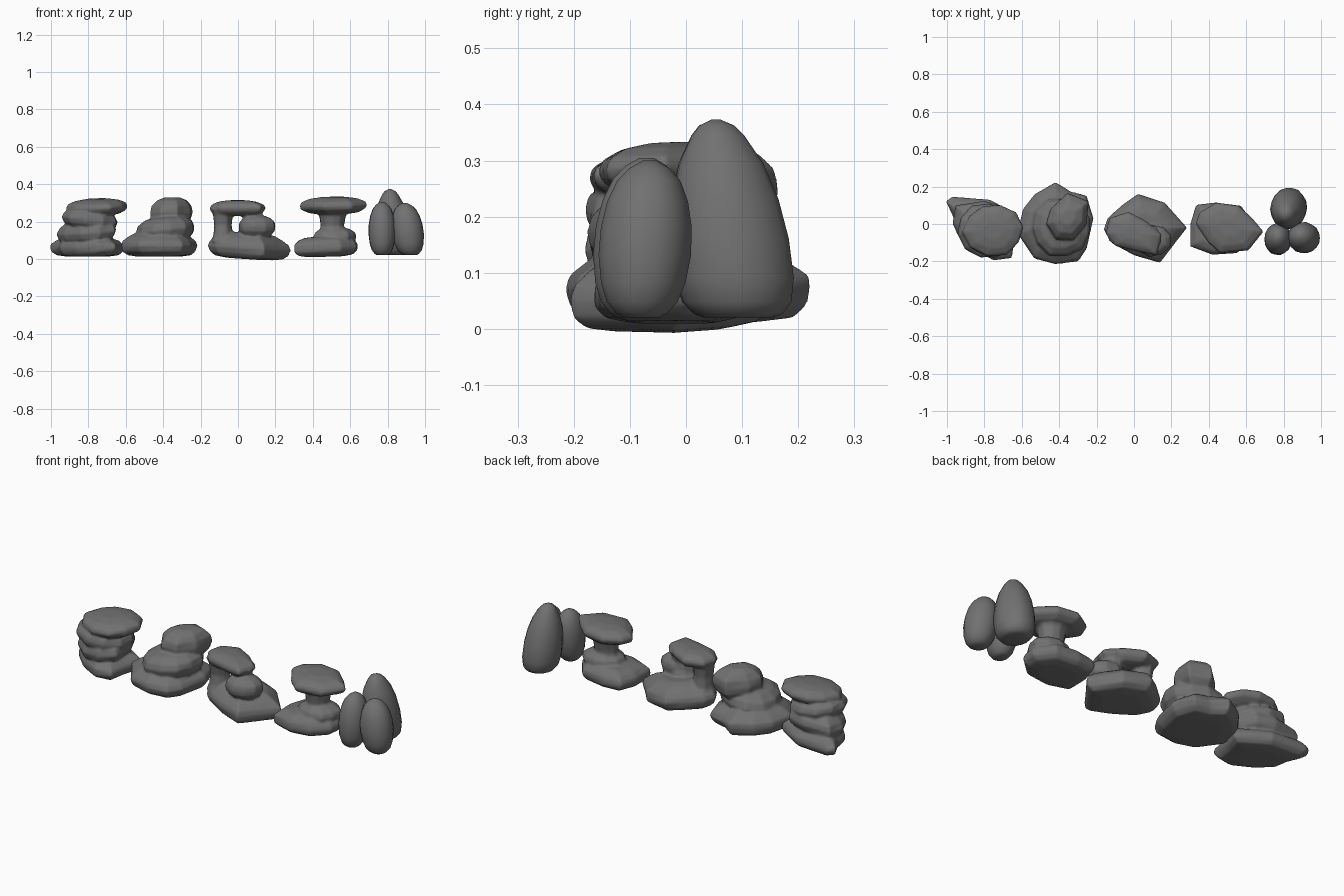
import bpy, bmesh, math, random

random.seed(4)
stone = bpy.data.materials.new("dark grey stone")
stone.diffuse_color = (0.165, 0.165, 0.165, 1)

SLAB = [(0, .55), (.08, .85), (.25, .97), (.45, 1.01), (.65, .98), (.84, .85), (.96, .66), (1, .35)]
PEBBLE = [(0, .45), (.08, .74), (.28, .96), (.5, 1.02), (.72, .95), (.9, .72), (1, .35)]
NECK = [(0, 1.3), (.2, 1.05), (.5, .92), (.8, 1.05), (1, 1.35)]
MOUND = [(0, .55), (.06, .84), (.2, .96), (.42, 1.01), (.6, .97), (.78, .82), (.92, .64), (1, .45)]


def loft(bm, outline, z0, z1, profile, tilt=(0, 0), lean=(0, 0), jitter=.02):
    """Stack scaled copies of an outline into a closed stone."""
    xs, ys = [p[0] for p in outline], [p[1] for p in outline]
    cx, cy = (min(xs) + max(xs)) / 2, (min(ys) + max(ys)) / 2
    rings = []
    for t, s in profile:
        ring = []
        for x, y in outline:
            k = s * (1 + random.uniform(-jitter, jitter))
            dx, dy = (x - cx) * k, (y - cy) * k
            z = z0 + (z1 - z0) * t + tilt[0] * dx + tilt[1] * dy
            ring.append(bm.verts.new((cx + dx + lean[0] * t, cy + dy + lean[1] * t, z)))
        rings.append(ring)
    n = len(outline)
    for a, b in zip(rings, rings[1:]):
        for i in range(n):
            j = (i + 1) % n
            bm.faces.new((a[i], a[j], b[j], b[i]))
    bm.faces.new(rings[0][::-1])
    bm.faces.new(rings[-1])


def oval(cx, cy, rx, ry, n=11, turn=0.3, rough=.06):
    pts = []
    for i in range(n):
        a = turn + 2 * math.pi * i / n
        k = 1 + random.uniform(-rough, rough)
        pts.append((cx + rx * k * math.cos(a), cy + ry * k * math.sin(a)))
    return pts


def formation(name, stones, fuse=True):
    bm = bmesh.new()
    for args in stones:
        loft(bm, *args)
    bmesh.ops.recalc_face_normals(bm, faces=bm.faces)
    for f in bm.faces:
        f.smooth = True
    me = bpy.data.meshes.new(name)
    bm.to_mesh(me)
    bm.free()
    me.materials.append(stone)
    ob = bpy.data.objects.new(name, me)
    bpy.context.collection.objects.link(ob)
    if fuse:  # weld the overlapping stones into one weathered surface
        m = ob.modifiers.new("weld", 'REMESH')
        m.mode = 'VOXEL'
        m.voxel_size = .007
        m.use_smooth_shade = True
        s = ob.modifiers.new("weather", 'SMOOTH')
        s.factor, s.iterations = .5, 4
    return ob


# layered stack on the left
base = [(-1.005, .12), (-.965, .04), (-.95, -.05), (-.87, -.13), (-.75, -.195), (-.655, -.18),
        (-.635, -.07), (-.61, .03), (-.7, .09), (-.77, .13), (-.97, .145)]
middle = [(-.955, .1), (-.965, .0), (-.93, -.08), (-.84, -.16), (-.74, -.18), (-.66, -.13),
          (-.655, .0), (-.7, .09), (-.8, .12)]
formation("layered_stack", [
    (base, .012, .115, SLAB),
    (middle, .075, .21, PEBBLE, (.08, .05)),
    (oval(-.795, -.03, .155, .145, 10, .8), .15, .27, PEBBLE, (-.1, 0)),
    (oval(-.75, -.03, .16, .14, 10, .1), .232, .322, PEBBLE, (.03, .06)),
])

# broad mound with a leaning head
base = [(-.42, .225), (-.53, .16), (-.595, .08), (-.625, -.05), (-.53, -.18), (-.42, -.215),
        (-.3, -.195), (-.255, -.13), (-.22, .03), (-.255, .15), (-.34, .17)]
head = [(-.36, .165), (-.45, .08), (-.475, 0), (-.42, -.08), (-.33, -.085), (-.26, .0), (-.25, .12)]
formation("broad_mound", [
    (base, .012, .15, MOUND),
    (oval(-.385, -.02, .16, .155), .08, .23, PEBBLE, (.1, 0)),
    (head, .165, .33, PEBBLE, (0, 0), (.01, .0)),
])

# arch: wide foot, pillar, block and cap
base = [(.02, .16), (-.06, .105), (-.14, .03), (-.16, -.03), (-.12, -.1), (0, -.165),
        (.14, -.21), (.22, -.1), (.28, -.02), (.165, .115)]
cap = [(-.03, .065), (-.13, .03), (-.15, -.05), (-.1, -.115), (.02, -.145), (.12, -.165),
       (.145, -.06), (.07, .01)]
formation("arch_rock", [
    (base, .0, .14, MOUND, (-.06, .02)),
    (oval(-.08, -.04, .05, .06, 9), .09, .27, NECK),
    (oval(.105, -.09, .1, .085, 9), .115, .232, PEBBLE),
    (oval(.075, -.07, .055, .055, 9), .15, .27, NECK),
    (cap, .23, .314, PEBBLE),
])

# mushroom rock
base = [(.335, .1), (.3, 0), (.3, -.12), (.42, -.165), (.55, -.155), (.63, -.08),
        (.64, .0), (.57, .095), (.44, .115)]
cap = [(.44, .115), (.35, .06), (.33, 0), (.4, -.1), (.46, -.155), (.61, -.14),
       (.69, -.04), (.63, .03), (.56, .095)]
formation("mushroom_rock", [
    (base, .012, .12, SLAB, (.03, 0)),
    (oval(.52, -.02, .115, .1, 10), .07, .17, PEBBLE),
    (oval(.505, -.02, .07, .068, 10), .09, .265, NECK),
    (cap, .24, .332, PEBBLE, (.02, .03)),
])

# three upright boulders on the right
EGG = [(0, .4), (.03, .57), (.1, .78), (.22, .93), (.4, 1.02), (.58, 1), (.74, .89),
       (.87, .7), (.95, .45), (1, .15)]
TALL = [(0, .58), (.02, .76), (.08, .93), (.2, 1.02), (.4, 1.01), (.6, .91), (.78, .72),
        (.92, .45), (.97, .3), (1, .08)]
formation("upright_boulders", [
    (oval(.832, .095, .095, .106, 18, 0, .02), .02, .373, TALL, (0, 0), (-.02, -.04), 0),
    (oval(.77, -.09, .072, .083, 18, 0, .02), .02, .305, EGG, (0, 0), (0, .02), 0),
    (oval(.92, -.08, .084, .081, 18, 0, .02), .02, .3, EGG, (0, 0), (-.03, .015), 0),
], fuse=False)
